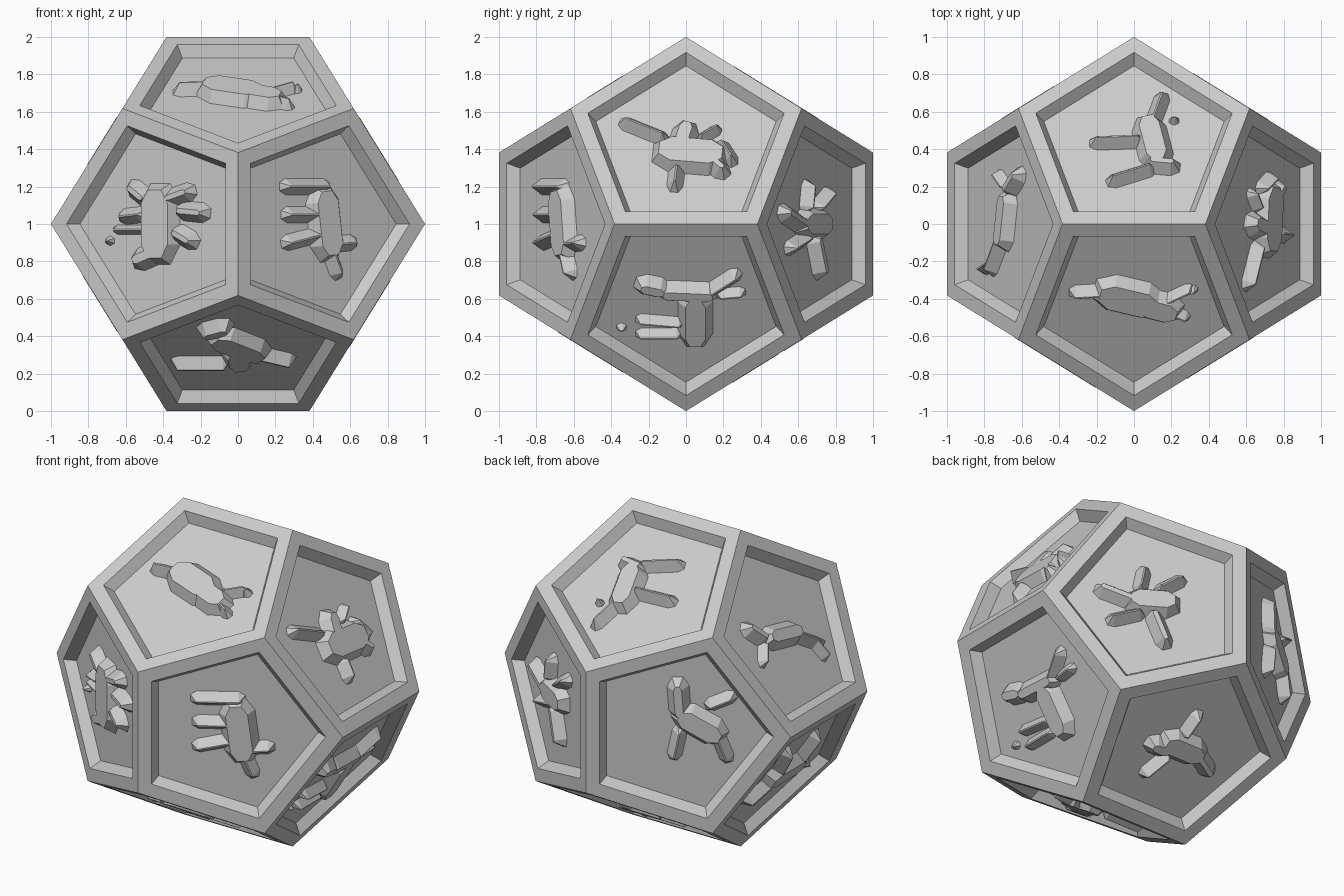
import bpy, bmesh, math
from mathutils import Vector

cube = bpy.data.objects.get("Cube")
if cube:
    bpy.data.objects.remove(cube, do_unlink=True)

# One stone grey for everything
stone = bpy.data.materials.new("stone_grey")
stone.use_nodes = True
grey = (0.6, 0.6, 0.6, 1)
stone.diffuse_color = grey
stone.node_tree.nodes["Principled BSDF"].inputs["Base Color"].default_value = grey

CENTRE = Vector((0, 0, 1))
LONG, SHORT = 0.8507, 0.5257     # components of every face normal
RADIUS = 0.6498                  # circumradius of a pentagon face
DEPTH = 0.062                    # panel recess
RELIEF, TAPER = 0.064, 0.046     # carving height and slope of its sides


def frame(big, small, big_sign, small_sign):
    """Axes of a face: sideways, towards its apex, and outwards."""
    out, apex = Vector((0, 0, 0)), Vector((0, 0, 0))
    out[big], out[small] = big_sign * LONG, small_sign * SHORT
    apex[big], apex[small] = -big_sign * SHORT, small_sign * LONG
    return apex.cross(out), apex, out


def place(axes, a, b, height):
    side, apex, out = axes
    return CENTRE + side * a + apex * b + out * (LONG + height)


def make_object(name, bm):
    bmesh.ops.recalc_face_normals(bm, faces=bm.faces)
    mesh = bpy.data.meshes.new(name)
    bm.to_mesh(mesh)
    bm.free()
    mesh.materials.append(stone)
    bpy.context.collection.objects.link(bpy.data.objects.new(name, mesh))


def bridge(bm, lower, upper):
    for i in range(len(lower)):
        j = (i + 1) % len(lower)
        bm.faces.new((lower[i], lower[j], upper[j], upper[i]))


def add_panel(bm, axes):
    """Pentagon with a flat rim, sloped inner wall and sunken floor."""
    rings = []
    for scale, height in ((1, 0), (0.85, 0), (0.78, -DEPTH)):
        ring = []
        for k in range(5):
            t = math.pi / 2 + k * math.tau / 5
            ring.append(bm.verts.new(place(axes, RADIUS * scale * math.cos(t),
                                           RADIUS * scale * math.sin(t), height)))
        rings.append(ring)
    bridge(bm, rings[0], rings[1])
    bridge(bm, rings[1], rings[2])
    bm.faces.new(rings[2])


def add_limb(bm, axes, limb):
    """Faceted block with sloped sides between two points, in hundredths."""
    ax, ay, bx, by, radius = [n / 100 for n in limb]
    heading = math.atan2(by - ay, bx - ax)
    top_radius = max(radius - TAPER, 0.004)
    top_height = RELIEF * min(1, radius / TAPER)
    rings = []
    for r, height in ((radius, -0.01), (top_radius, top_height)):
        ring = []
        for end, (x, y) in enumerate(((bx, by), (ax, ay))):
            for step in (-1.5, -0.5, 0.5, 1.5):
                t = heading + end * math.pi + step * math.pi / 3
                ring.append(bm.verts.new(place(axes, x + r * math.cos(t),
                                               y + r * math.sin(t), height - DEPTH)))
        rings.append(ring)
    bridge(bm, *rings)
    bm.faces.new(rings[0][::-1])
    bm.faces.new(rings[1])


def carving(name, axes, *limbs):
    bm = bmesh.new()
    for limb in limbs:
        add_limb(bm, axes, limb)
    make_object(name, bm)


# Faces, found by the axis they mostly face and the axis they lean to
X, Y, Z = range(3)
front_left, front_right = frame(Y, X, -1, 1), frame(Y, X, -1, -1)
back_left, back_right = frame(Y, X, 1, 1), frame(Y, X, 1, -1)
top_front, top_back = frame(Z, Y, 1, -1), frame(Z, Y, 1, 1)
bottom_front, bottom_back = frame(Z, Y, -1, -1), frame(Z, Y, -1, 1)
left_upper, left_lower = frame(X, Z, 1, 1), frame(X, Z, 1, -1)
right_upper, right_lower = frame(X, Z, -1, 1), frame(X, Z, -1, -1)

# Shell of twelve sunken panels
shell = bmesh.new()
for axes in (front_left, front_right, back_left, back_right, top_front, top_back,
             bottom_front, bottom_back, left_upper, left_lower, right_upper, right_lower):
    add_panel(shell, axes)
bmesh.ops.remove_doubles(shell, verts=shell.verts, dist=0.001)
make_object("panelled_shell", shell)

# Animal carvings: body first, then head, legs and tail
carving("front_left_animal", front_left,
        (-12, 4, 11, 7, 11), (-20, 5, -20, -19, 5), (-5, 0, -5, -18, 5),
        (6, 0, 10, -18, 5), (14, 8, 26, 13, 5), (11, 9, 10, 22, 5))

carving("front_right_animal", front_right,
        (-11, 0, 11, 0, 13), (14, 9, 19, 16, 6), (14, -8, 17, -18, 6),
        (7, -15, 6, -27, 6), (-5, -12, -9, -20, 6), (-16, 4, -19, 12, 7),
        (-3, 8, -3, 27, 3), (5, 12, 4, 22, 5), (-9, 31, -9, 32, 3))

carving("top_front_animal", top_front,
        (12, -6, -6, -1, 12), (31, -6, 15, -7, 5), (-8, 1, -18, 4, 10),
        (-18, -2, -29, -8, 4), (-19, 5, -27, 9, 4), (-31, -7, -32, -8, 3))

carving("bottom_front_animal", bottom_front,
        (-8, 14, 8, 2, 11), (-16, 22, -8, 26, 7), (9, 0, 27, -8, 5),
        (0, 0, 1, -8, 10), (-8, -11, -32, -11, 5))

carving("left_upper_animal", left_upper,
        (-8, -5, 13, -7, 12), (-13, 5, -32, 14, 5), (-2, 2, 0, 9, 8),
        (9, 5, 16, 10, 4), (-5, -16, -6, -25, 5), (14, -11, 19, -16, 6),
        (19, 0, 24, -9, 5))

carving("left_lower_animal", left_lower,
        (10, -7, -12, -6, 7), (-5, 0, -5, 20, 10), (14, -9, 22, -11, 7),
        (-14, -8, -26, -17, 5), (-19, -5, -29, -6, 4), (4, 13, 24, 11, 4),
        (5, 20, 24, 20, 4), (34, 16, 35, 16, 3))

carving("back_left_animal", back_left,
        (0, 9, 0, -7, 10), (0, 13, 6, 30, 6), (9, 8, 20, 6, 5),
        (9, -4, 16, -15, 5), (-9, 0, -25, -6, 6), (-8, 9, -13, 24, 5))

carving("back_right_animal", back_right,
        (-9, 5, 0, 20, 10), (-13, 1, -28, 0, 7), (-17, 19, -22, 30, 5),
        (0, 1, 15, -2, 5), (0, 22, 16, 28, 5))

carving("top_back_animal", top_back,
        (8, 11, 12, -7, 10), (10, 14, 15, 30, 5), (21, 16, 22, 16, 3),
        (2, 3, -20, 2, 5), (10, -12, 20, -13, 6), (8, -15, -11, -22, 5))

carving("right_upper_animal", right_upper,
        (-12, 2, 8, -2, 8), (-19, 5, -26, 13, 6), (-20, 0, -26, -8, 4),
        (10, -5, 24, -15, 5), (20, -12, 24, -23, 4))

carving("right_lower_animal", right_lower,
        (-12, 2, 10, 2, 10), (13, 6, 25, 14, 6), (-13, -4, -16, -20, 5),
        (9, -4, 12, -20, 5), (-18, 5, -29, 10, 4))

carving("bottom_back_animal", bottom_back,
        (-8, 0, 9, 0, 10), (-10, -5, -17, -5, 7), (-5, -9, -10, -23, 5),
        (-3, 9, -3, 21, 5), (12, 0, 25, -7, 6))
